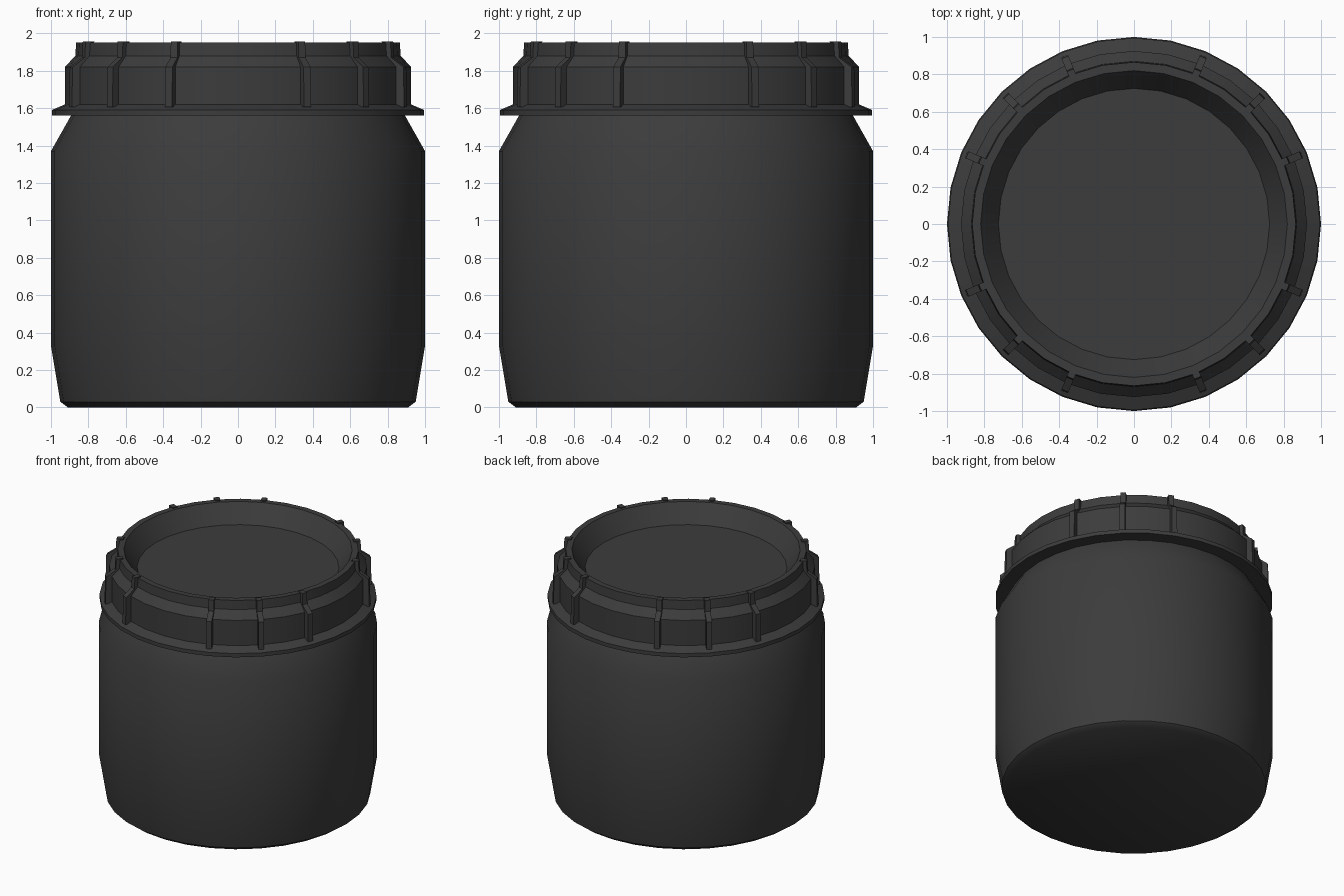
import bpy, bmesh, math

if "Cube" in bpy.data.objects:
    bpy.data.objects.remove(bpy.data.objects["Cube"])

SEGS = 32

# shared dark plastic
dark = bpy.data.materials.new("dark_plastic")
dark.diffuse_color = (0.045, 0.045, 0.045, 1)
dark.use_nodes = True
dark.node_tree.nodes["Principled BSDF"].inputs["Base Color"].default_value = dark.diffuse_color


def finish(name, bm):
    bmesh.ops.recalc_face_normals(bm, faces=bm.faces)
    mesh = bpy.data.meshes.new(name)
    bm.to_mesh(mesh)
    bm.free()
    mesh.materials.append(dark)
    ob = bpy.data.objects.new(name, mesh)
    bpy.context.collection.objects.link(ob)
    bpy.ops.object.select_all(action='DESELECT')
    ob.select_set(True)
    bpy.context.view_layer.objects.active = ob
    bpy.ops.object.shade_smooth_by_angle(angle=math.radians(38))
    return ob


def lathe(name, profile):
    """Revolve an (r, z) profile and cap both ends."""
    bm = bmesh.new()
    rings = []
    for r, z in profile:
        rings.append([bm.verts.new((r * math.cos(2 * math.pi * i / SEGS),
                                    r * math.sin(2 * math.pi * i / SEGS), z))
                      for i in range(SEGS)])
    for a, b in zip(rings, rings[1:]):
        for i in range(SEGS):
            j = (i + 1) % SEGS
            bm.faces.new((a[i], a[j], b[j], b[i]))
    bm.faces.new(rings[0])
    bm.faces.new(rings[-1])
    return finish(name, bm)


# drum body with tapered foot and shoulder
lathe("drum_body", [(0.91, 0), (0.95, 0.03), (1.0, 0.33), (1.0, 1.37), (0.89, 1.565)])

# screw lid: flange, skirt, stepped rim and recessed top
lathe("lid", [(0.88, 1.56), (0.995, 1.56), (0.995, 1.59), (0.925, 1.62),
              (0.925, 1.82), (0.87, 1.88), (0.865, 1.95), (0.82, 1.95),
              (0.725, 1.81)])

# grip ribs: three per quadrant, none on the axes
rib_profile = [(0.84, 1.957), (0.89, 1.957), (0.895, 1.87), (0.965, 1.82),
               (0.97, 1.605), (0.90, 1.605), (0.90, 1.80), (0.845, 1.87)]
HALF = 0.02
bm = bmesh.new()
for k in range(16):
    if k % 4 == 0:
        continue
    a = k * math.pi / 8
    c, s = math.cos(a), math.sin(a)
    sides = [[bm.verts.new((r * c - w * s, r * s + w * c, z)) for r, z in rib_profile]
             for w in (-HALF, HALF)]
    n = len(rib_profile)
    bm.faces.new(sides[0])
    bm.faces.new(sides[1])
    for i in range(n):
        j = (i + 1) % n
        bm.faces.new((sides[0][i], sides[0][j], sides[1][j], sides[1][i]))
finish("lid_grip_ribs", bm)
